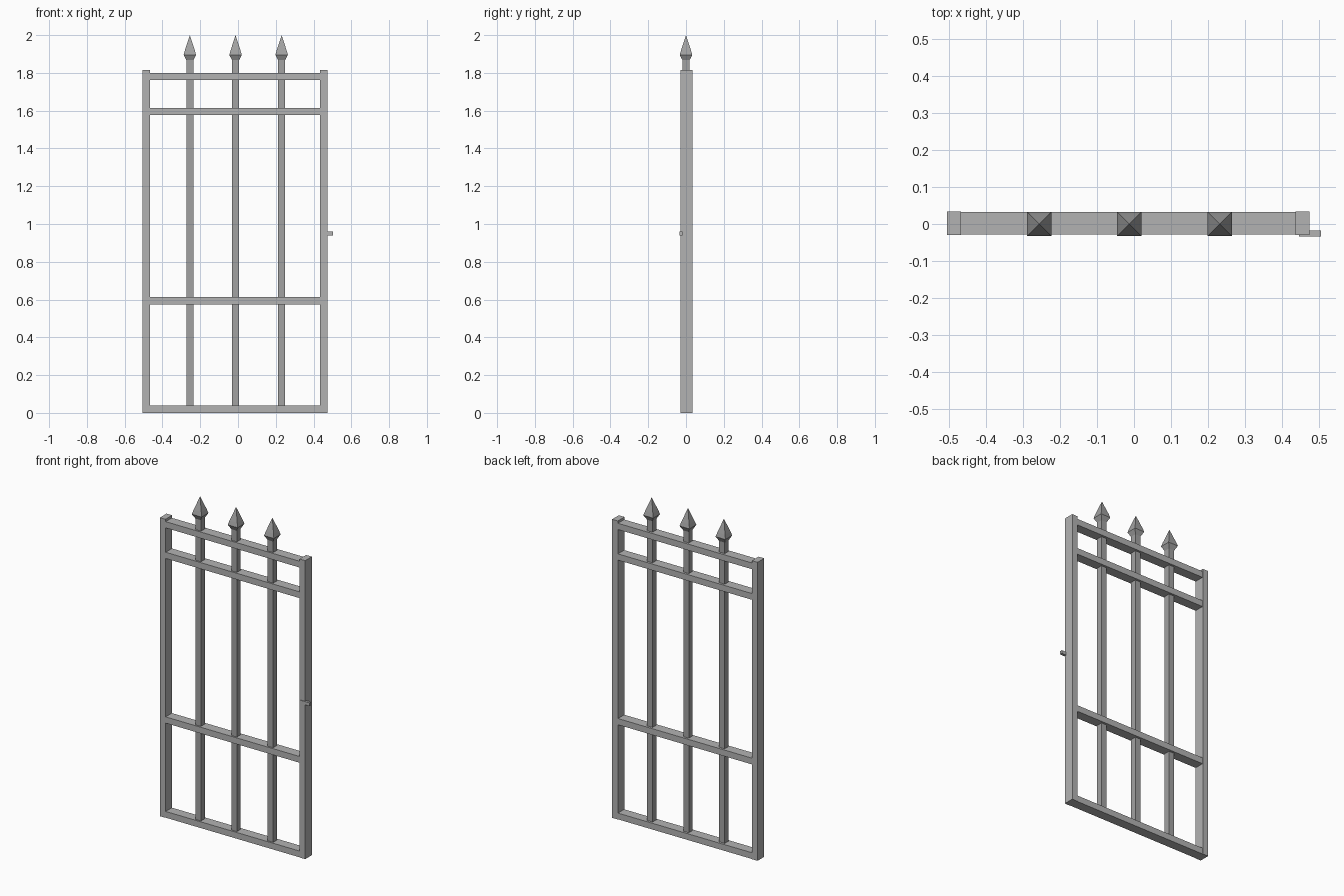
import bpy
import bmesh

if "Cube" in bpy.data.objects:
    bpy.data.objects.remove(bpy.data.objects["Cube"], do_unlink=True)


def make_material(name, value):
    mat = bpy.data.materials.new(name)
    mat.use_nodes = True
    colour = (value, value, value, 1.0)
    mat.diffuse_color = colour
    mat.node_tree.nodes["Principled BSDF"].inputs["Base Color"].default_value = colour
    return mat


frame_grey = make_material("frame grey", 0.45)
bar_grey = make_material("bar grey", 0.36)


def add_object(name, bm, mat):
    bmesh.ops.recalc_face_normals(bm, faces=bm.faces)
    mesh = bpy.data.meshes.new(name)
    bm.to_mesh(mesh)
    bm.free()
    mesh.materials.append(mat)
    obj = bpy.data.objects.new(name, mesh)
    bpy.context.collection.objects.link(obj)
    return obj


def box(name, xs, ys, zs, mat):
    bm = bmesh.new()
    bmesh.ops.create_cube(bm, size=1)
    for v in bm.verts:
        for axis, (low, high) in enumerate((xs, ys, zs)):
            v.co[axis] = low if v.co[axis] < 0 else high
    return add_object(name, bm, mat)


def square_loft(name, x, profile, mat):
    """Stack square rings of (half width, height), closed by a point on top."""
    bm = bmesh.new()
    rings = []
    for r, z in profile[:-1]:
        rings.append([bm.verts.new((x + sx * r, sy * r, z))
                      for sx, sy in ((-1, -1), (1, -1), (1, 1), (-1, 1))])
    tip = bm.verts.new((x, 0, profile[-1][1]))
    bm.faces.new(rings[0])
    for i in range(4):
        j = (i + 1) % 4
        for a, b in zip(rings, rings[1:]):
            bm.faces.new((a[i], a[j], b[j], b[i]))
        bm.faces.new((rings[-1][i], rings[-1][j], tip))
    return add_object(name, bm, mat)


# Side posts
post_depth = (-0.03, 0.034)
box("right_post", (-0.505, -0.467), post_depth, (0, 1.815), frame_grey)
box("left_post", (0.435, 0.473), post_depth, (0, 1.815), frame_grey)

# Cross rails
rails = {"bottom": 0.0, "lower": 0.575, "upper": 1.576, "top": 1.762}
for label, z in rails.items():
    box(label + "_rail", (-0.467, 0.435), (-0.028, 0.032), (z, z + 0.038), frame_grey)

# Upright bars with spear points
spear = [(0.0185, 0.01), (0.0185, 1.867), (0.033, 1.895), (0.026, 1.92), (0, 2.0)]
for label, x in (("right", -0.255), ("middle", -0.013), ("left", 0.231)):
    square_loft(label + "_spear_bar", x, spear, bar_grey)

# Latch bolt
box("latch_bolt", (0.445, 0.504), (-0.034, -0.018), (0.94, 0.96), frame_grey)
